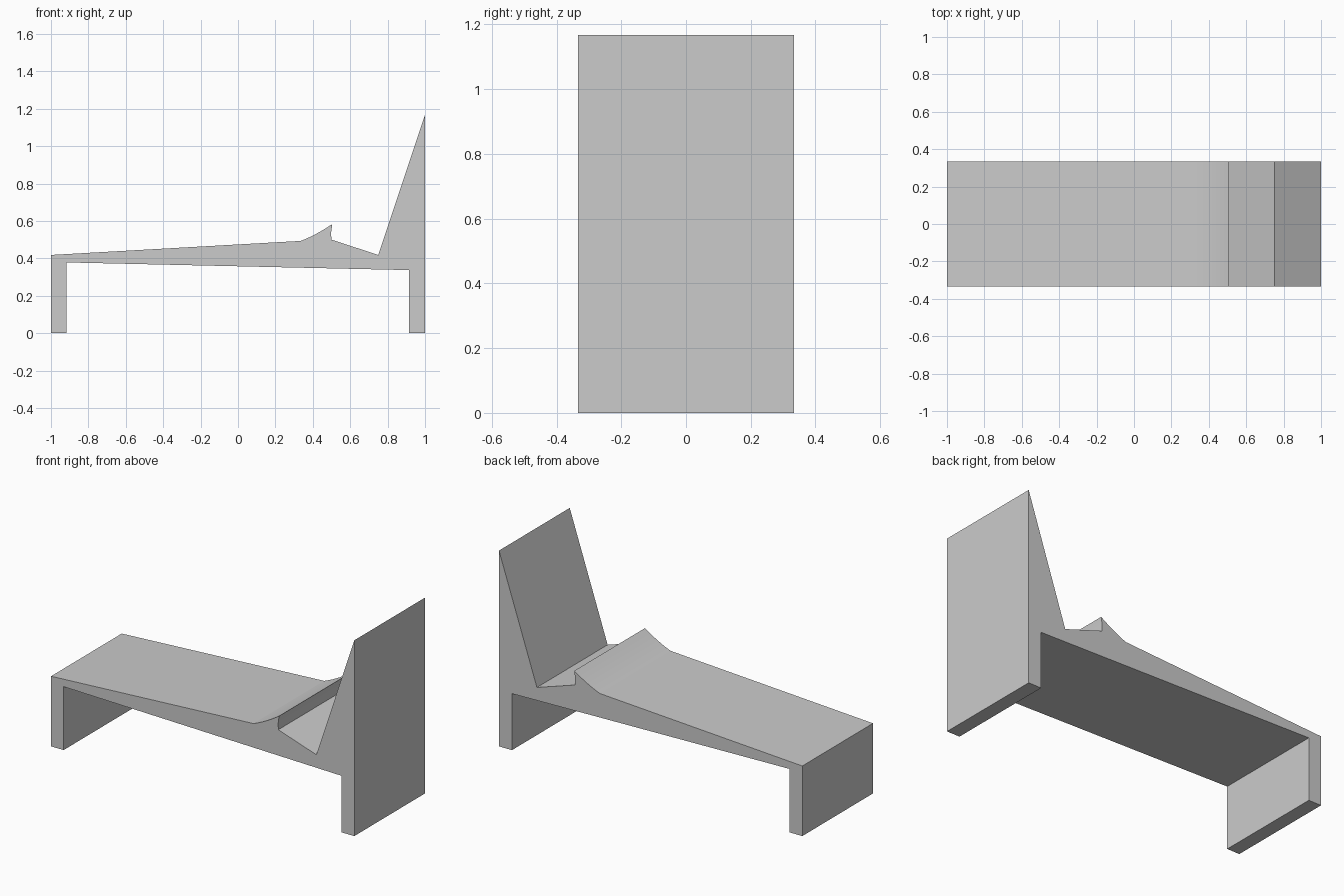
import bpy, bmesh
from mathutils import Vector

if "Cube" in bpy.data.objects:
    bpy.data.objects.remove(bpy.data.objects["Cube"])

HALF_DEPTH = 0.333


def bezier(a, b, c, n):
    """Points on a quadratic curve from a to c, pulled toward b."""
    a, b, c = Vector(a), Vector(b), Vector(c)
    return [tuple(a * (1 - t) ** 2 + b * 2 * t * (1 - t) + c * t * t)
            for t in (i / n for i in range(n + 1))]


def extrude_profile(name, points, half):
    """Close an XZ outline and extrude it along y."""
    bm = bmesh.new()
    face = bm.faces.new([bm.verts.new((x, -half, z)) for x, z in points])
    new = bmesh.ops.extrude_face_region(bm, geom=[face])["geom"]
    verts = [v for v in new if isinstance(v, bmesh.types.BMVert)]
    bmesh.ops.translate(bm, verts=verts, vec=(0, 2 * half, 0))
    bmesh.ops.recalc_face_normals(bm, faces=bm.faces)
    mesh = bpy.data.meshes.new(name)
    bm.to_mesh(mesh)
    bm.free()
    obj = bpy.data.objects.new(name, mesh)
    bpy.context.collection.objects.link(obj)
    return obj


# Foot leg, sloping underside, head leg
legs = [(-1, 0), (-0.917, 0), (-0.917, 0.378), (0.915, 0.337), (0.915, 0), (1, 0)]
# Wedge-shaped backrest and the dip in front of it
backrest = [(1, 1.167), (0.75, 0.418)]
# Raised lip: near-vertical rear side, curved sweep down to the bed surface
lip = [(0.499, 0.5), (0.498, 0.54)] + bezier((0.504, 0.583), (0.418, 0.525), (0.335, 0.493), 8)
surface_end = [(-1, 0.418)]

lounger = extrude_profile("lounger_body", legs + backrest + lip + surface_end, HALF_DEPTH)

# Smooth only the curved lip
bpy.context.view_layer.objects.active = lounger
lounger.select_set(True)
bpy.ops.object.shade_smooth_by_angle(angle=0.25)
